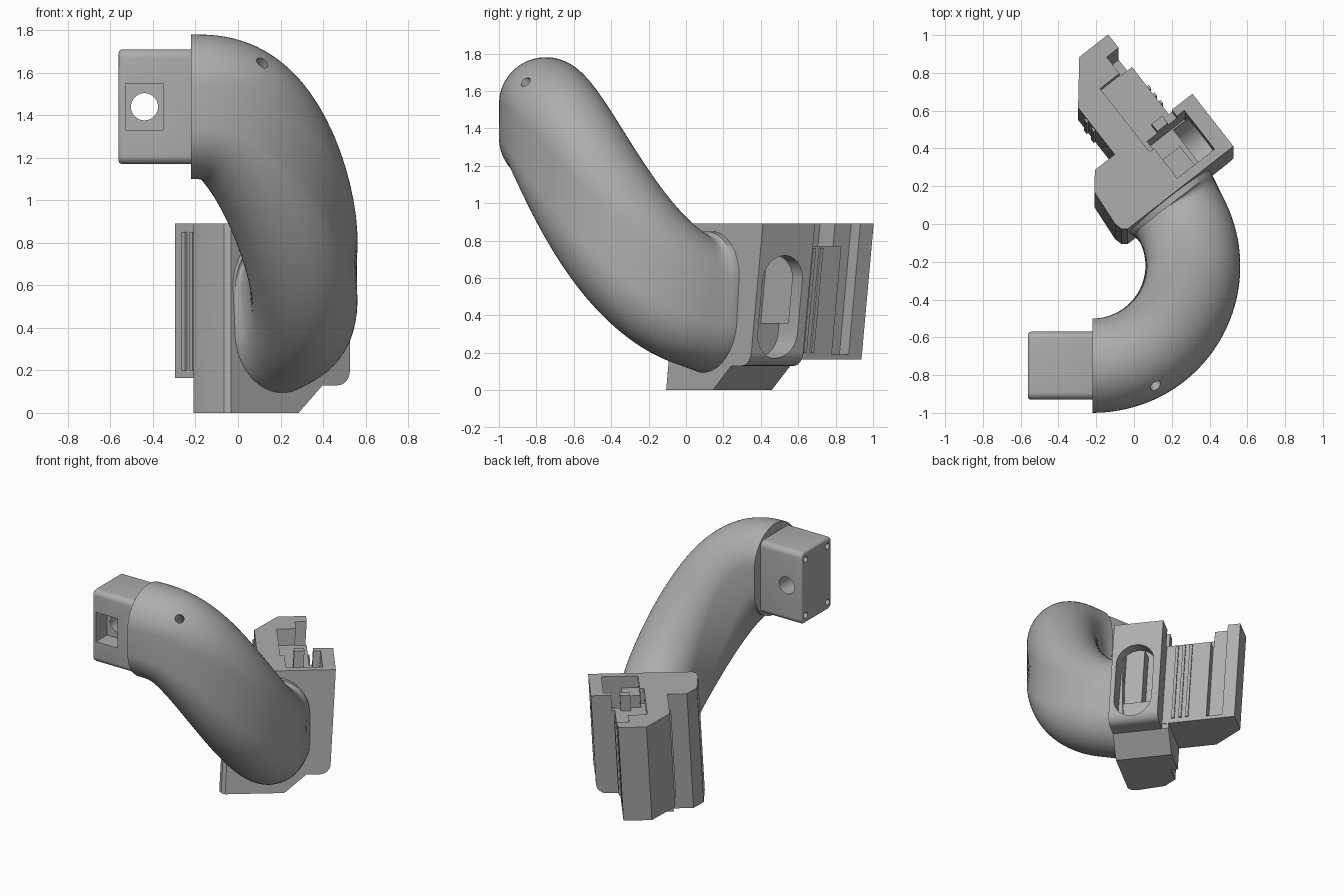
import bpy, bmesh, math
from mathutils import Matrix, Vector

cube = bpy.data.objects.get("Cube")
if cube:
    bpy.data.objects.remove(cube)

grey = bpy.data.materials.new("plain_grey")
grey.use_nodes = True
grey.diffuse_color = (0.42, 0.42, 0.42, 1)
grey.node_tree.nodes["Principled BSDF"].inputs["Base Color"].default_value = (0.42, 0.42, 0.42, 1)

# Bracket frame: turned about z and leaning back slightly
TURN = math.radians(38)
LEAN = 0.09
TOP = 0.89
frame = Matrix.Rotation(TURN, 4, 'Z')
frame[1][2] = LEAN
frame[1][3] = -LEAN * TOP


def make(name, bm, matrix=None):
    bmesh.ops.recalc_face_normals(bm, faces=bm.faces)
    mesh = bpy.data.meshes.new(name)
    bm.to_mesh(mesh)
    bm.free()
    if matrix:
        mesh.transform(matrix)
    mesh.materials.append(grey)
    ob = bpy.data.objects.new(name, mesh)
    bpy.context.collection.objects.link(ob)
    return ob


def prism(name, outline, place, lo, hi, matrix=None):
    """Extrude an outline; place(a, b, h) turns it into a point."""
    bm = bmesh.new()
    ends = [[bm.verts.new(place(a, b, h)) for a, b in outline] for h in (lo, hi)]
    bm.faces.new(ends[0])
    bm.faces.new(ends[1])
    n = len(outline)
    for i in range(n):
        j = (i + 1) % n
        bm.faces.new((ends[0][i], ends[0][j], ends[1][j], ends[1][i]))
    return make(name, bm, matrix)


def plan(a, b, h): return (a, b, h)
def along_x(a, b, h): return (h, a, b)
def along_y(a, b, h): return (a, h, b)


def box(name, x, y, z, matrix=None):
    return prism(name, [(x[0], y[0]), (x[1], y[0]), (x[1], y[1]), (x[0], y[1])], plan, *z, matrix)


def stadium(cx, cy, r, straight, n=32):
    """Upright rounded slot; a circle when straight is zero."""
    pts = []
    for i in range(n):
        a = 2 * math.pi * (i + 0.5) / n
        s = math.sin(a)
        pts.append((cx + r * math.cos(a), cy + r * s + math.copysign(straight, s)))
    return pts


def apply(ob, mod):
    bpy.context.view_layer.objects.active = ob
    bpy.ops.object.modifier_apply(modifier=mod.name)


def combine(ob, other, operation='DIFFERENCE'):
    mod = ob.modifiers.new("cut", 'BOOLEAN')
    mod.operation = operation
    mod.solver = 'EXACT'
    mod.object = other
    apply(ob, mod)
    bpy.data.objects.remove(other)


def smooth(ob, degrees):
    bpy.ops.object.select_all(action='DESELECT')
    ob.select_set(True)
    bpy.context.view_layer.objects.active = ob
    bpy.ops.object.shade_smooth_by_angle(angle=math.radians(degrees))


# Bracket plate with stepped foot and rounded lower corner
corner = [(0.598 + 0.07 * math.sin(a), 0.20 - 0.07 * math.cos(a))
          for a in [math.pi / 2 * i / 6 for i in range(7)]]
side = [(-0.1, 0), (0.362, 0), (0.505, 0.13)] + corner + [(0.668, TOP), (-0.1, TOP)]
bracket = prism("bracket", side, along_y, -0.02, 0.4, frame)
footprint = [(-0.042, 0), (0.7, 0), (0.7, 0.353), (0.013, 0.353), (-0.061, 0.263),
             (-0.079, 0.062), (-0.068, 0.02)]
combine(bracket, prism("trim", footprint, plan, -0.1, 1, frame), 'INTERSECT')

# Heel of the foot, and the wing with its chamfered far end
heel = [(0.15, 0), (0.362, 0), (0.505, 0.13), (0.505, 0.2), (0.15, 0.2)]
combine(bracket, prism("heel", heel, along_y, 0.3, 0.40, frame), 'UNION')
wing = [(0.146, 0.3), (0.51, 0.3), (0.51, 0.875), (0.316, 0.875), (0.146, 0.668)]
combine(bracket, prism("wing", wing, plan, 0.165, TOP, frame), 'UNION')

# Recesses: wing step, clamp groove, square well with two channels, end slot
for x, y, z in [((0.30, 0.55), (0.36, 0.675), (0.77, 1)),
                ((0.43, 0.6), (0.67, 0.785), (0.19, 1)),
                ((0.33, 0.58), (0.05, 0.31), (0.36, 1)),
                ((0.30, 0.40), (0.25, 0.37), (0.77, 1)),
                ((0.47, 0.53), (0.25, 0.37), (0.77, 1))]:
    combine(bracket, box("cutter", x, y, z, frame))
slot = stadium(0.167, 0.445, 0.135, 0.14)
combine(bracket, prism("cutter", slot, along_x, 0.50, 0.8, frame))
smooth(bracket, 30)

# Low step in the well
box("well_step", (0.32, 0.45), (0.04, 0.18), (0.3, 0.8), frame)

# Thin ribs on both sides of the wing
for v in (0.43, 0.48, 0.53):
    box("right_rib", (0.50, 0.522), (v - 0.01, v + 0.01), (0.2, 0.76), frame)
for v in (0.53, 0.59):
    box("left_rib", (0.134, 0.155), (v - 0.012, v + 0.012), (0.2, 0.85), frame)

# Swept arm: round bend in plan, easing down in height
RADIUS, DROP, SWEEP = 0.53, 0.97, math.radians(128)
STEPS, SIDES = 56, 64


def ease(t):
    """Quintic step at the upper end, blending to a cubic one below."""
    cubic = t * t * (3 - 2 * t)
    quintic = t ** 3 * (10 - 15 * t + 6 * t * t)
    return quintic + (cubic - quintic) * t


bm = bmesh.new()
rings = []
for i in range(STEPS + 2):
    t = min(i / STEPS, 1)
    a = -math.pi / 2 + SWEEP * t
    radial = Vector((math.cos(a), math.sin(a), 0))
    ahead = Vector((-math.sin(a), math.cos(a), 0))
    centre = Vector((-0.22, -0.22, 1.44 - DROP * ease(t))) + radial * RADIUS
    steep = (ease(t + 0.005) - ease(t - 0.005)) / 0.01
    pitch = 0.76 * math.atan(DROP * steep / (RADIUS * SWEEP))
    up = Vector((0, 0, 1)) * math.cos(pitch) + ahead * math.sin(pitch)
    if i > STEPS:
        centre += ahead * 0.06
    flare = 1 + 0.07 * max(0, (t - 0.92) / 0.08) ** 2
    tall = 0.09 + 0.015 * t
    rings.append([bm.verts.new(centre + (radial * p + up * q) * flare)
                  for p, q in stadium(0, 0, 0.25, tall, SIDES)])
for r0, r1 in zip(rings, rings[1:]):
    for k in range(SIDES):
        j = (k + 1) % SIDES
        bm.faces.new((r0[k], r0[j], r1[j], r1[k]))
bm.faces.new(rings[0])
bm.faces.new(rings[-1])
arm = make("arm", bm)

# Small drain hole in the arm
bm = bmesh.new()
bmesh.ops.create_cone(bm, cap_ends=True, segments=20, radius1=0.03, radius2=0.03, depth=0.4)
aim = Vector((0.25, -0.65, 0.7)).to_track_quat('Z', 'Y').to_matrix().to_4x4()
combine(arm, make("cutter", bm, Matrix.Translation((0.115, -0.86, 1.65)) @ aim))
smooth(arm, 40)

# Plug block on the upper end, rounded along its length and at the end face
R = 0.04
outline = []
for k, (cy, cz) in enumerate([(-0.57 - R, 1.71 - R), (-0.93 + R, 1.71 - R),
                              (-0.93 + R, 1.17 + R), (-0.57 - R, 1.17 + R)]):
    for i in range(7):
        a = math.pi / 2 * (k + i / 6)
        outline.append((cy + R * math.cos(a), cz + R * math.sin(a)))
plug = prism("plug", outline, along_x, -0.562, -0.2)
bevel = plug.modifiers.new("round_end", 'BEVEL')
bevel.width = 0.018
bevel.segments = 3
bevel.limit_method = 'ANGLE'
bevel.angle_limit = math.radians(60)
apply(plug, bevel)

# Square pocket, cross hole and corner screw holes
combine(plug, box("cutter", (-0.53, -0.35), (-1, -0.80), (1.33, 1.55)))
combine(plug, prism("cutter", stadium(-0.44, 1.44, 0.064, 0), along_y, -1, -0.4))
for y in (-0.88, -0.62):
    for z in (1.23, 1.65):
        combine(plug, prism("cutter", stadium(y, z, 0.022, 0, 16), along_x, -0.7, -0.45))
smooth(plug, 30)
